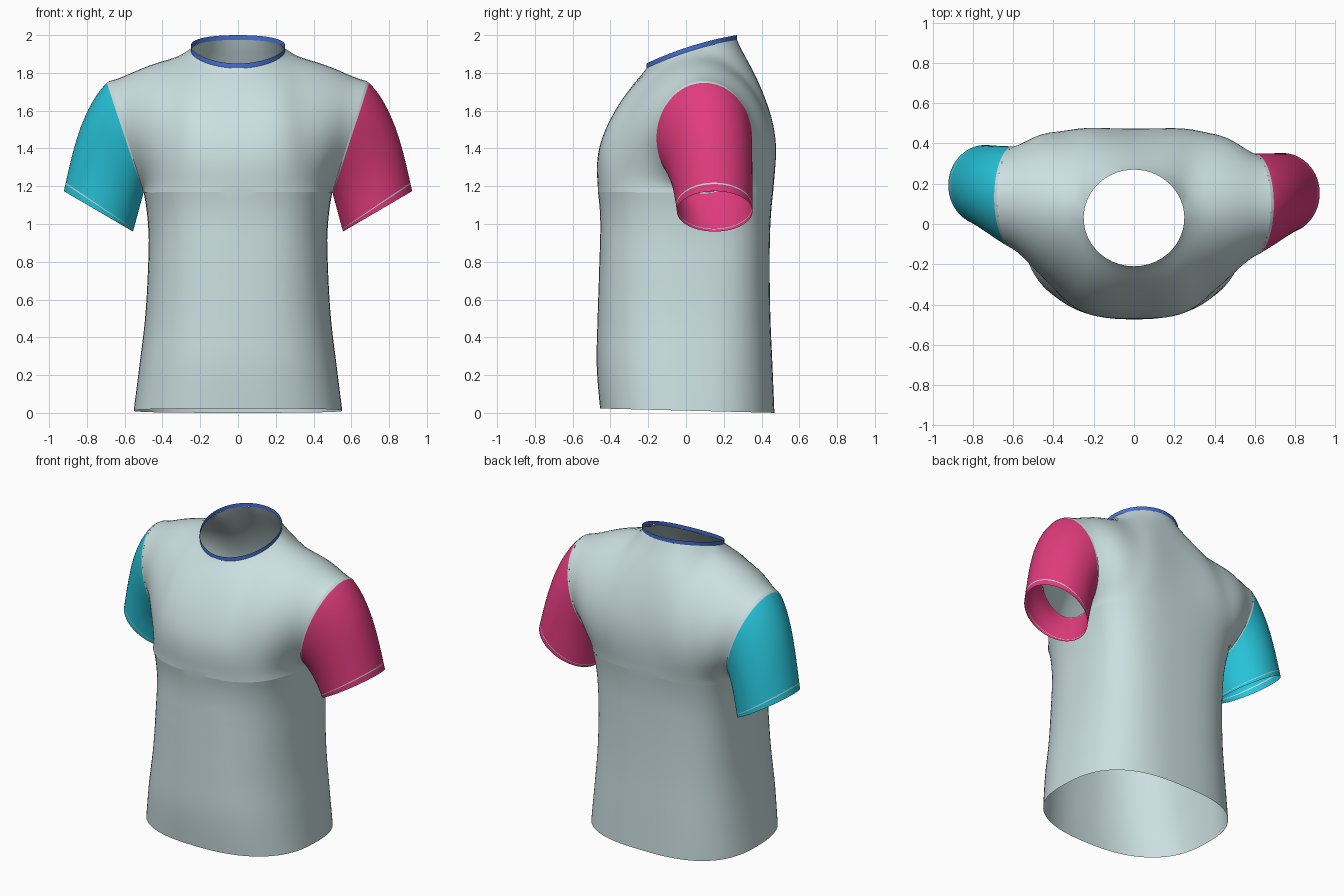
import bpy, bmesh
from math import sin, cos, pi, radians
from mathutils import Vector

if "Cube" in bpy.data.objects:
    bpy.data.objects.remove(bpy.data.objects["Cube"])

N = 24                      # columns per quarter of the body


def material(name, rgb):
    m = bpy.data.materials.new(name)
    m.diffuse_color = (*rgb, 1)
    m.use_nodes = True
    m.node_tree.nodes["Principled BSDF"].inputs["Base Color"].default_value = m.diffuse_color
    return m


CLOTH = material("pale_cloth", (0.60, 0.74, 0.75))
PINK = material("pink_cloth", (0.76, 0.045, 0.21))
CYAN = material("cyan_cloth", (0.02, 0.55, 0.70))
BLUE = material("blue_trim", (0.06, 0.16, 0.62))


def spline(pts, t):
    """Catmull-Rom through pts, t from 0 to 1."""
    n = len(pts) - 1
    i = min(int(t * n), n - 1)
    f = t * n - i
    p = [Vector(pts[max(0, min(n, i + k))]) for k in (-1, 0, 1, 2)]
    return 0.5 * (2 * p[1] + (p[2] - p[0]) * f
                  + (2 * p[0] - 5 * p[1] + 4 * p[2] - p[3]) * f * f
                  + (3 * p[1] - p[0] - 3 * p[2] + p[3]) * f ** 3)


def add_grid(bm, rows, trim_rows=()):
    vs = [[bm.verts.new(p) for p in row] for row in rows]
    for j, (a, b) in enumerate(zip(vs, vs[1:])):
        for i in range(len(a) - 1):
            f = bm.faces.new((a[i], a[i + 1], b[i + 1], b[i]))
            f.material_index = int(j in trim_rows)


def finish(bm, name, mats, relax=0):
    bmesh.ops.remove_doubles(bm, verts=bm.verts, dist=0.0004)
    inner = [v for v in bm.verts if not v.is_boundary and v.co.z > 0.95]
    for _ in range(relax):
        bmesh.ops.smooth_vert(bm, verts=inner, factor=0.5, use_axis_x=True,
                              use_axis_y=True, use_axis_z=True)
    bmesh.ops.recalc_face_normals(bm, faces=bm.faces)
    me = bpy.data.meshes.new(name)
    bm.to_mesh(me)
    bm.free()
    for p in me.polygons:
        p.use_smooth = True
    for m in mats:
        me.materials.append(m)
    bpy.context.collection.objects.link(bpy.data.objects.new(name, me))


# Body sections: z, half width, front y, back y, side seam y
SECTIONS = [(0.012, .552, -.455, .468, .0), (0.25, .522, -.473, .458, .01),
            (0.5, .492, -.468, .447, .03), (0.75, .477, -.460, .443, .05),
            (0.97, .474, -.455, .446, .08), (1.17, .50, -.467, .462, .10)]
FRONT = [(0, -.467, 1.17), (0, -.474, 1.35), (0, -.41, 1.52), (0, -.305, 1.70), (0, -.21, 1.825)]
BACK = [(0, .462, 1.17), (0, .472, 1.37), (0, .44, 1.56), (0, .375, 1.77), (0, .27, 1.975)]
SHIFT = {1: 0.0, -1: 0.035}     # the left armhole sits slightly further back


def section(s, theta, front, dy):
    z, w, yf, yb, ys = spline(SECTIONS, s)
    ys += dy * s
    e = (0.82 - 0.08 * s) if front else 0.74 - 0.1 * s
    y = ys + ((yf if front else yb) - ys) * max(cos(theta), 0) ** e
    return Vector((w * max(sin(theta), 0) ** e, y, z - 0.025 * y * (1 - s) ** 4))


def armhole(t, dy):
    """t = 0 armpit, pi/2 front, pi shoulder, 3pi/2 back."""
    z = 1.462 - 0.295 * cos(t)
    h = max((z - 1.167) / 0.59, 0)
    return Vector((0.5 + 0.18 * h, 0.095 + dy - 0.255 * sin(t), z))


def neck(phi, lift=0.0):
    c = cos(phi)
    return Vector((0.25 * sin(phi), 0.03 - 0.24 * c,
                   1.9 - 0.075 * c + 0.018 * (1 - c * c) + lift))


def top_edge(u, front, dy):
    corner = radians(100)
    if u <= 0.5:
        k = u / 0.5
        return neck(corner * k if front else pi + (corner - pi) * k)
    s = (u - 0.5) / 0.5
    p = neck(corner).lerp(armhole(pi, dy), s)
    p.z += 0.034 * sin(pi * s)
    return p


def upper_patch(front, dy):
    """Coons patch between chest ring, neck/shoulder, centre line and armhole."""
    mid = FRONT if front else BACK
    c0 = lambda u: section(1, u * pi / 2, front, dy)
    c1 = lambda u: top_edge(u, front, dy)
    d0 = lambda v: spline(mid, v)
    d1 = lambda v: armhole(v * pi if front else 2 * pi - v * pi, dy)
    rows = []
    for j in range(N + 1):
        v = j / N
        row = []
        for i in range(N + 1):
            u = i / N
            p = ((1 - v) * c0(u) + v * c1(u) + (1 - u) * d0(v) + u * d1(v)
                 - (1 - u) * (1 - v) * c0(0) - u * (1 - v) * c0(1)
                 - (1 - u) * v * c1(0) - u * v * c1(1))
            # fullness of the chest and shoulder blades
            full = sin(pi * u ** (1.15 if front else 1.6)) * sin(pi * v)
            p.y += full * (-0.032 if front else 0.05)
            p.z += full * 0.012
            row.append(p)
        rows.append(row)
    return rows


def mirrored(p, side):
    return Vector((p.x * side, p.y, p.z))


# Body
bm = bmesh.new()
for side, dy in SHIFT.items():
    for front in (True, False):
        lower = [[section(j / N, i / N * pi / 2, front, dy) for i in range(N + 1)]
                 for j in range(N + 1)]
        for rows in (lower, upper_patch(front, dy)):
            add_grid(bm, [[mirrored(p, side) for p in row] for row in rows])
finish(bm, "shirt_body", [CLOTH], relax=32)

# Neck band
bm = bmesh.new()
add_grid(bm, [[neck(2 * pi * i / 96, lift) for i in range(97)] for lift in (0, .012, .025)])
finish(bm, "neck_band", [BLUE])


# Sleeves, with the armhole seam and cuff stitching as pale rows
def sleeve_point(t, s, side):
    cuff = Vector((0.739, 0.152 + (0.04 if side < 0 else 0), 1.067))
    end = cuff - Vector((0.183, 0, 0.107)) * cos(t) - Vector((0, 0.2, 0)) * sin(t)
    p = armhole(t, SHIFT[side]).lerp(end, s)
    outer = (1 - cos(t)) / 2
    p += Vector((0.042, 0, 0.024)) * outer * sin(pi * s ** 0.75)
    p.y += 0.018 * max(sin(t), 0) * sin(pi * s)       # slight hollow at the front
    return mirrored(p, side)


STEPS = [0, .025] + [k / 20 for k in range(1, 19)] + [.93, .942, 1]
for side, label, mat in ((1, "pink", PINK), (-1, "cyan", CYAN)):
    bm = bmesh.new()
    add_grid(bm, [[sleeve_point(2 * pi * i / 96, s, side) for i in range(97)]
                  for s in STEPS], trim_rows=(0, len(STEPS) - 3))
    finish(bm, label + "_sleeve", [mat, CLOTH])
